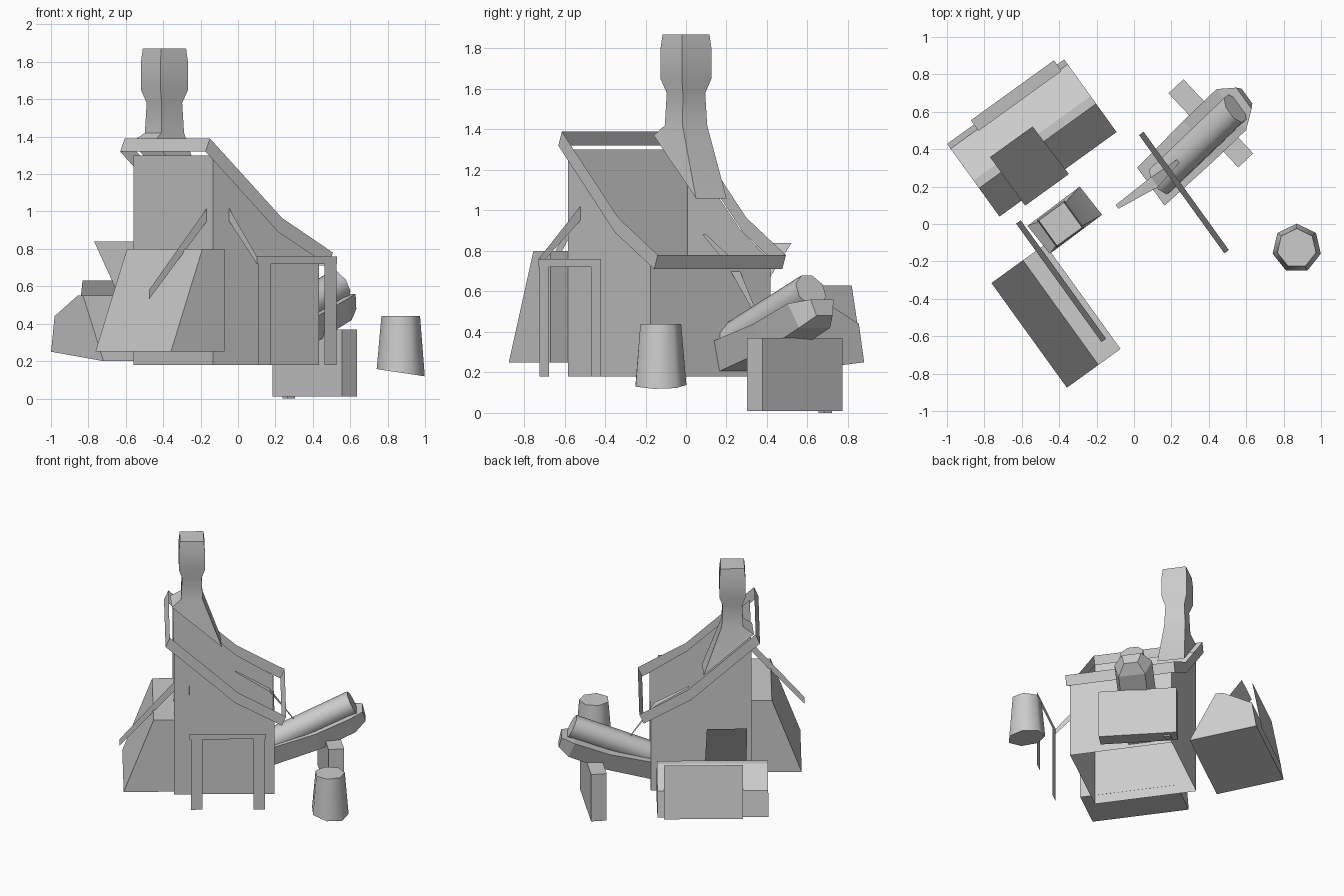
import bpy, bmesh, math
from mathutils import Matrix

if "Cube" in bpy.data.objects:
    bpy.data.objects.remove(bpy.data.objects["Cube"])

TURN = math.radians(35.8)  # the whole yard is turned about z
grey = bpy.data.materials.new("stone_grey")
grey.diffuse_color = (0.6, 0.6, 0.6, 1)
grey.use_nodes = True
grey.node_tree.nodes["Principled BSDF"].inputs["Base Color"].default_value = grey.diffuse_color


def part(name, verts, faces, recalc=True, smooth=None):
    """Mesh part in yard coordinates: u along the roof fall, v across, z up."""
    bm = bmesh.new()
    vs = [bm.verts.new(v) for v in verts]
    for f in faces:
        bm.faces.new([vs[i] for i in f])
    if recalc:
        bmesh.ops.recalc_face_normals(bm, faces=bm.faces)
    bm.transform(Matrix.Rotation(TURN, 4, 'Z'))
    me = bpy.data.meshes.new(name)
    bm.to_mesh(me)
    bm.free()
    me.materials.append(grey)
    if smooth:
        for p in me.polygons:
            p.use_smooth = True
        me.set_sharp_from_angle(angle=math.radians(smooth))
    ob = bpy.data.objects.new(name, me)
    bpy.context.collection.objects.link(ob)
    return ob


def loft(name, rings, start=True, end=True, smooth=None):
    """Skin equal-sized rings, with optional end caps."""
    n = len(rings[0])
    faces = [(k * n + i, k * n + (i + 1) % n, (k + 1) * n + (i + 1) % n, (k + 1) * n + i)
             for k in range(len(rings) - 1) for i in range(n)]
    if start:
        faces.append(tuple(range(n))[::-1])
    if end:
        faces.append(tuple(range((len(rings) - 1) * n, len(rings) * n)))
    return part(name, [v for r in rings for v in r], faces, True, smooth)


def strip(name, top, bottom):
    """Thin board skinned between two edges."""
    n = len(top)
    return part(name, top + bottom,
                [(n + i, n + i + 1, i + 1, i) for i in range(n - 1)], False)


def rect(u, v, a, b, z, rot=0):
    c, s = math.cos(rot), math.sin(rot)
    return [(u + x * a * c - y * b * s, v + x * a * s + y * b * c, z)
            for x, y in ((-1, -1), (1, -1), (1, 1), (-1, 1))]


# house shell: open below and above, side walls following the sagging roof line
line = [(-0.45, 1.30), (-0.01, 0.91), (0.25, 0.75)]
V0, V1, BASE = -0.395, 0.333, 0.18
verts = []
for v in (V0, V1):
    verts += [(u, v, z) for u, z in line] + [(u, v, BASE) for u, z in line]
part("house_walls", verts,
     [(0, 1, 4, 3), (1, 2, 5, 4), (6, 7, 10, 9), (7, 8, 11, 10),
      (0, 6, 9, 3), (2, 8, 11, 5)])

# roof trim: two bent rakes, a ridge board and an eave board
trim_top = [(-0.48, 1.39), (-0.005, 0.965), (0.33, 0.78)]
trim_low = [(-0.51, 1.32), (-0.03, 0.89), (0.30, 0.71)]
for name, v in (("front_rake", -0.41), ("back_rake", 0.37)):
    t = [(u, v, z) for u, z in trim_top]
    b = [(u, v, z) for u, z in trim_low]
    strip(name, t, b) if v < 0 else strip(name, t[::-1], b[::-1])
for name, i, ends in (("ridge_board", 0, (0.37, -0.41)), ("eave_board", 2, (-0.41, 0.37))):
    strip(name, [(trim_top[i][0], v, trim_top[i][1]) for v in ends],
          [(trim_low[i][0], v, trim_low[i][1]) for v in ends])

# chimney: flared foot following the roof, neck and swollen head
cu, cv = -0.319, 0.23
foot = [(-0.458, 0.134, 1.37), (-0.11, 0.14, 1.06), (-0.118, 0.332, 1.06), (-0.468, 0.325, 1.37)]
rings = [foot] + [rect(cu, cv, a, a, z) for a, z in
                  ((0.075, 1.42), (0.068, 1.58), (0.09, 1.65), (0.09, 1.80), (0.083, 1.87))]
loft("chimney", rings, start=False, smooth=40)

# lean-to with sloping outer side
prof = [(-0.803, 0.25), (-0.595, 0.80), (-0.449, 0.80), (-0.449, 0.25)]
loft("lean_to", [[(u, v, z) for u, z in prof] for v in (-0.50, 0.19)])

# slanted struts on the high wall and on the front wall
strip("side_strut", [(-0.828, -0.335, 0.58), (-0.445, -0.335, 1.02)],
      [(-0.828, -0.335, 0.53), (-0.445, -0.335, 0.95)])
strip("front_strut", [(-0.345, -0.395, 1.02), (-0.345, -0.65, 0.76)],
      [(-0.345, -0.395, 0.95), (-0.345, -0.65, 0.72)])

# porch frame: rail on two posts
strip("porch_rail", [(-0.345, -0.65, 0.76), (0.185, -0.65, 0.76)],
      [(-0.345, -0.65, 0.72), (0.185, -0.65, 0.72)])
for name, u in (("left_post", -0.335), ("right_post", 0.10)):
    strip(name, [(u, -0.65, 0.73), (u + 0.08, -0.65, 0.73)],
          [(u, -0.65, BASE), (u + 0.08, -0.65, BASE)])

# hearth behind the house, with its facing board and sloping hood
prof = [(0.453, 0.20), (0.64, 0.55), (0.69, 0.55), (0.90, 0.44), (0.932, 0.25)]
loft("hearth", [[(u, v, z) for v, z in prof] for u in (-0.56, 0.212)])
strip("hearth_board", [(0.165, 0.89, 0.63), (-0.383, 0.89, 0.63)],
      [(0.165, 0.96, 0.25), (-0.383, 0.96, 0.25)])
strip("hearth_hood", [(-0.415, 0.74, 0.84), (-0.135, 0.74, 0.84)],
      [(-0.415, 0.42, 0.43), (-0.126, 0.42, 0.43)])


# bent trough running out of the low wall, and the log lying in it
def mid(u):
    return 0.105 + (u - 0.2) * 0.14


def section(u, w, z0, z1, lean):
    m = mid(u)
    return [(u, m - w * 0.7, z0), (u - lean, m - w, z1),
            (u - lean, m + w, z1), (u, m + w * 0.7, z0)]


loft("trough", [section(0.23, 0.125, 0.20, 0.34, 0.04), section(0.58, 0.135, 0.31, 0.44, 0.04),
                section(0.82, 0.135, 0.42, 0.54, 0.04), section(0.89, 0.07, 0.48, 0.56, 0.02)])


def log_ring(u, z, r):
    m = mid(u) - 0.005
    return [(u - 0.45 * r * math.sin(a), m + r * math.cos(a), z + 0.9 * r * math.sin(a))
            for a in (math.tau * (i + 0.5) / 8 for i in range(8))]


loft("log", [log_ring(0.25, 0.36, 0.088), log_ring(0.80, 0.605, 0.088)], smooth=50)

# narrow chute falling from the roof to the trough
strip("feed_chute", [(-0.02, 0.115, 0.88), (0.22, 0.085, 0.74), (0.395, 0.125, 0.50)],
      [(-0.02, 0.14, 0.88), (0.22, 0.15, 0.74), (0.395, 0.145, 0.50)])

# trough support block and its peg
loft("support_block", [rect(0.648, 0.196, 0.055, 0.272, z, 0.13) for z in (0.01, 0.37)])
loft("support_peg", [rect(0.622, 0.40, 0.024, 0.024, z) for z in (0.0, 0.30)])

# seven-sided barrel with a slanted bottom
bu = 0.87 * math.cos(TURN) - 0.13 * math.sin(TURN)
bv = -0.87 * math.sin(TURN) - 0.13 * math.cos(TURN)
rings = []
for r, z, tilt in ((0.132, 0.138, 0.15), (0.106, 0.44, 0.0)):
    ring = []
    for i in range(7):
        a = math.tau * i / 7 + math.pi / 2
        ring.append((bu + r * math.cos(a - TURN), bv + r * math.sin(a - TURN),
                     z - tilt * r * math.cos(a)))
    rings.append(ring)
loft("barrel", rings, smooth=60)
